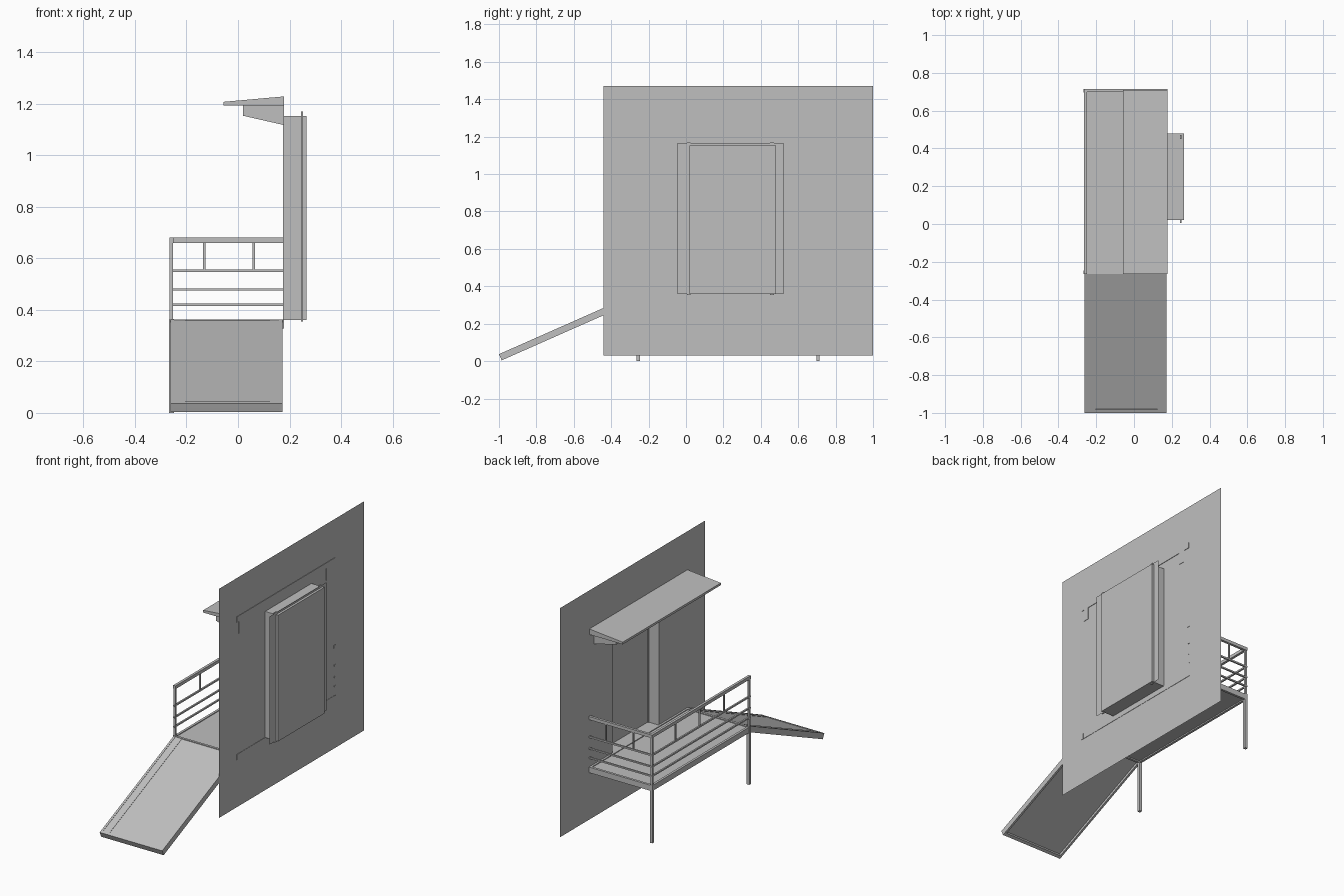
import bpy, bmesh
from mathutils import Vector

old = bpy.data.objects.get("Cube")
if old:
    bpy.data.objects.remove(old, do_unlink=True)

grey = bpy.data.materials.new("plain grey")
grey.use_nodes = True
tone = (0.52, 0.52, 0.52, 1)
grey.diffuse_color = tone
grey.node_tree.nodes["Principled BSDF"].inputs["Base Color"].default_value = tone


def finish(name, bm):
    mesh = bpy.data.meshes.new(name)
    bmesh.ops.recalc_face_normals(bm, faces=bm.faces)
    bm.to_mesh(mesh)
    bm.free()
    mesh.materials.append(grey)
    ob = bpy.data.objects.new(name, mesh)
    bpy.context.collection.objects.link(ob)
    return ob


def box(name, xs, ys, zs, skip=None):
    """Box between limits; skip is the direction of a face left open."""
    bm = bmesh.new()
    bmesh.ops.create_cube(bm, size=1)
    for v in bm.verts:
        v.co = [lim[0] if c < 0 else lim[1] for c, lim in zip(v.co, (xs, ys, zs))]
    if skip:
        bm.normal_update()
        gone = [f for f in bm.faces if f.normal.dot(Vector(skip)) > 0.9]
        bmesh.ops.delete(bm, geom=gone, context="FACES")
    return finish(name, bm)


def prism(name, profile, place, a, b):
    """Extrude a 2D profile between a and b; place maps (u, v, w) to xyz."""
    bm = bmesh.new()
    face = bm.faces.new([bm.verts.new(place(u, v, a)) for u, v in profile])
    ext = bmesh.ops.extrude_face_region(bm, geom=[face])
    shift = Vector(place(0, 0, b)) - Vector(place(0, 0, a))
    verts = [g for g in ext["geom"] if isinstance(g, bmesh.types.BMVert)]
    bmesh.ops.translate(bm, vec=shift, verts=verts)
    return finish(name, bm)


def along_x(u, v, w):
    return (w, u, v)


def along_y(u, v, w):
    return (u, w, v)


WALL, END = 0.175, 0.178
OUT = -0.265
FRONT, BACK = -0.265, 0.715
DOOR_Y, DOOR_Z = (0.02, 0.48), (0.36, 1.153)

# Thin wall with a doorway
bm = bmesh.new()
ys = (-0.44, *DOOR_Y, 1.0)
zs = (0.03, *DOOR_Z, 1.47)
grid = [[bm.verts.new((WALL, y, z)) for z in zs] for y in ys]
for i in range(3):
    for j in range(3):
        if (i, j) != (1, 1):
            bm.faces.new((grid[i][j], grid[i + 1][j], grid[i + 1][j + 1], grid[i][j + 1]))
finish("wall", bm)

# Door recess, door sheet and guide strips
box("door_recess", (WALL, 0.265), DOOR_Y, DOOR_Z, skip=(-1, 0, 0))
bm = bmesh.new()
bm.faces.new([bm.verts.new((0.25, y, z)) for y, z in
              ((-0.045, 0.36), (0.52, 0.36), (0.52, 1.165), (-0.045, 1.165))])
finish("door_sheet", bm)
for i, y in enumerate((0.005, 0.45)):
    box(f"door_strip_{i}", (0.244, 0.252), (y, y + 0.02), (0.354, 1.17))

# Awning and its two brackets
prism("awning", ((-0.057, 1.193), (END, 1.193), (END, 1.228), (-0.057, 1.207)),
      along_y, -0.265, 0.71)
for i, y in enumerate((-0.245, 0.625)):
    prism(f"awning_bracket_{i}", ((0.02, 1.193), (0.02, 1.153), (END, 1.117), (END, 1.193)),
          along_y, y, y + 0.04)

# Platform deck and rim
box("platform_deck", (OUT, END - 0.001), (FRONT, BACK), (0.335, 0.357))
for name, xs, yy in (("outer", (OUT, OUT + 0.015), (FRONT, BACK)),
                     ("inner", (END - 0.016, END - 0.001), (FRONT, BACK)),
                     ("front", (OUT, END), (FRONT, FRONT + 0.015)),
                     ("back", (OUT, END), (BACK - 0.015, BACK))):
    box(f"platform_rim_{name}", xs, yy, (0.327, 0.362))

# Legs and railing posts
for name, y in (("front", FRONT), ("back", BACK - 0.018)):
    box(f"{name}_leg", (OUT - 0.002, OUT + 0.016), (y, y + 0.018), (0, 0.365))
    box(f"{name}_post", (OUT, OUT + 0.013), (y + 0.003, y + 0.016), (0.36, 0.665))

# Railings along the long side and the back end
for i, (z0, z1) in enumerate(((0.66, 0.68), (0.546, 0.556), (0.474, 0.483), (0.415, 0.424))):
    w = 0.016 if i == 0 else 0.01
    box(f"side_rail_{i}", (OUT, OUT + w), (FRONT, BACK), (z0, z1))
    box(f"end_rail_{i}", (OUT, END), (BACK - w, BACK), (z0, z1))
for i, y in enumerate((-0.01, 0.23, 0.47)):
    box(f"side_baluster_{i}", (OUT + 0.002, OUT + 0.01), (y, y + 0.008), (0.55, 0.665))
for i, x in enumerate((-0.135, 0.057)):
    box(f"end_baluster_{i}", (x, x + 0.008), (BACK - 0.01, BACK - 0.002), (0.55, 0.665))


# Ramp: thin deck, deep edge beams, lower lip and raised side strips
def slope(top, bottom):
    low, high = Vector((-1.0, 0.037)), Vector((FRONT, 0.362))
    run = (high - low).normalized()
    n = Vector((run.y, -run.x))
    return [low + n * top, high + n * top, high + n * bottom, low + n * bottom]


prism("ramp_deck", slope(0.004, 0.02), along_x, -0.255, 0.17)
for i, x in enumerate((-0.262, 0.16)):
    prism(f"ramp_beam_{i}", slope(0, 0.036), along_x, x, x + 0.013)
for i, x in enumerate((-0.25, 0.125)):
    prism(f"ramp_strip_{i}", slope(0.002, 0.005), along_x, x, x + 0.045)
prism("ramp_lip", ((-1.0, 0.037), (-0.982, 0.045), (-0.967, 0.012), (-0.985, 0.004)),
      along_x, -0.262, 0.173)
